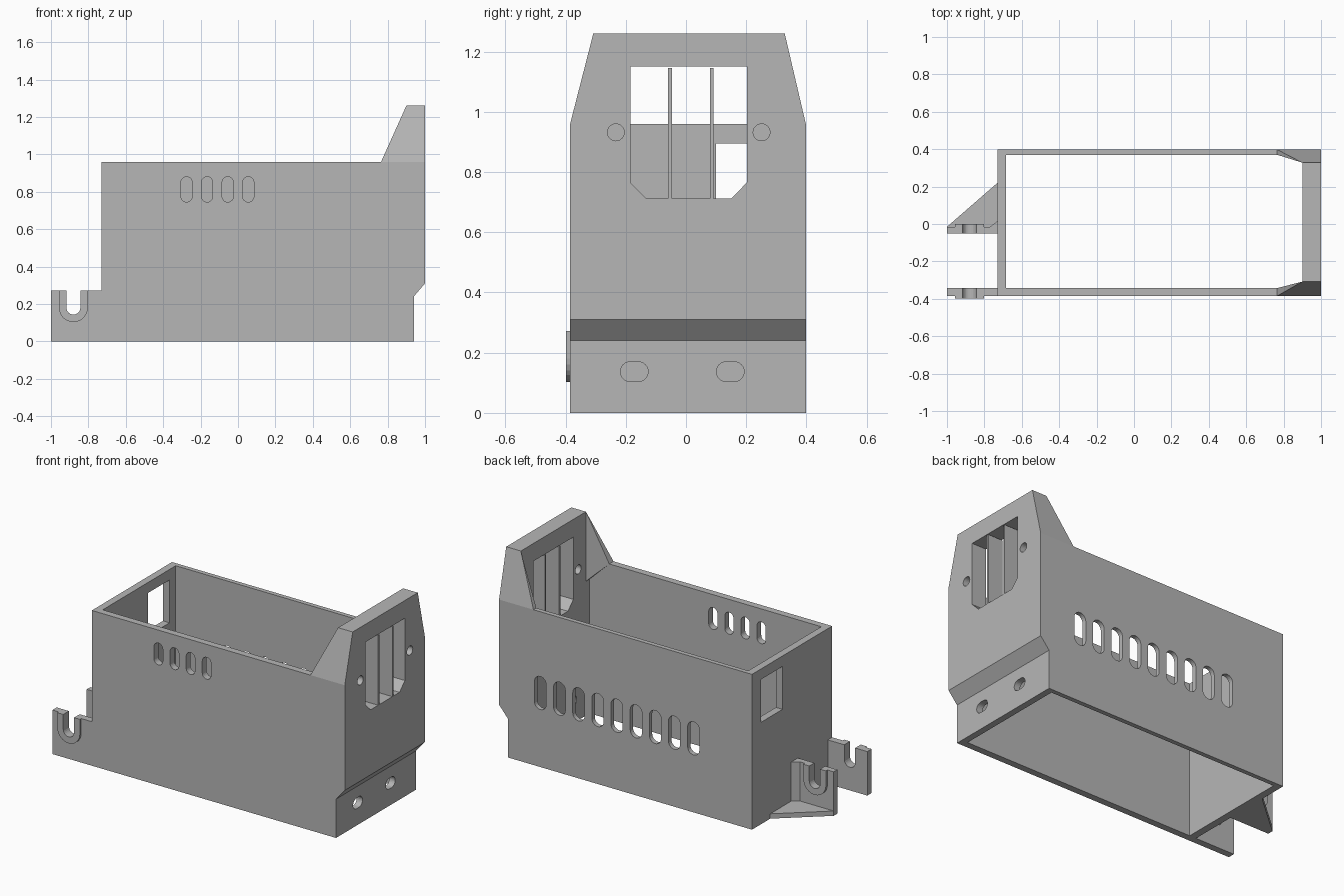
import bpy, bmesh
from math import pi, sin, cos

cube = bpy.data.objects.get("Cube")
if cube:
    bpy.data.objects.remove(cube, do_unlink=True)

grey = bpy.data.materials.new("plain_grey")
grey.use_nodes = True
GREY = (0.47, 0.47, 0.47, 1)
grey.diffuse_color = GREY
grey.node_tree.nodes["Principled BSDF"].inputs["Base Color"].default_value = GREY

# Main dimensions
FRONT, BACK, LOW, TOP = -0.385, 0.398, 0.96, 1.26
REAR, INNER, END = -0.73, 0.90, 1.0
FRONT_IN, BACK_IN = -0.343, 0.37


def finish(name, bm):
    bmesh.ops.recalc_face_normals(bm, faces=bm.faces)
    mesh = bpy.data.meshes.new(name)
    bm.to_mesh(mesh)
    bm.free()
    mesh.materials.append(grey)
    obj = bpy.data.objects.new(name, mesh)
    bpy.context.collection.objects.link(obj)
    return obj


def prism(name, pts, axis, a, b):
    """Extrude a 2D outline along an axis from a to b."""
    def place(p, d):
        return {"x": (d, *p), "y": (p[0], d, p[1]), "z": (*p, d)}[axis]
    bm = bmesh.new()
    face = bm.faces.new([bm.verts.new(place(p, a)) for p in pts])
    ext = bmesh.ops.extrude_face_region(bm, geom=[face])
    for v in [g for g in ext["geom"] if isinstance(g, bmesh.types.BMVert)]:
        v.co["xyz".index(axis)] = b
    return finish(name, bm)


def hull(name, pts):
    bm = bmesh.new()
    for p in pts:
        bm.verts.new(p)
    bmesh.ops.convex_hull(bm, input=bm.verts)
    return finish(name, bm)


def rect(u0, u1, v0, v1):
    return [(u0, v0), (u1, v0), (u1, v1), (u0, v1)]


def arc(u, v, r, start, stop, n=12):
    angles = [start + (stop - start) * i / n for i in range(n + 1)]
    return [(u + r * cos(t), v + r * sin(t)) for t in angles]


def upright_slot(u, v0, v1, r):
    return arc(u, v1 - r, r, 0, pi) + arc(u, v0 + r, r, pi, 2 * pi)


def flat_slot(u, v, half, r):
    return arc(u + half - r, v, r, -pi / 2, pi / 2) + arc(u - half + r, v, r, pi / 2, 1.5 * pi)


def cut(obj, outlines, axis, a, b):
    """Punch each outline through the part."""
    cutters = [prism("cutter", o, axis, a, b) for o in outlines]
    for c in cutters:
        c.hide_render = True
        mod = obj.modifiers.new("cut", "BOOLEAN")
        mod.operation, mod.solver, mod.object = "DIFFERENCE", "EXACT", c
    dg = bpy.context.evaluated_depsgraph_get()
    mesh = bpy.data.meshes.new_from_object(obj.evaluated_get(dg))
    obj.modifiers.clear()
    obj.data = mesh
    for c in cutters:
        bpy.data.objects.remove(c, do_unlink=True)


# Side walls with ventilation slots
front_wall = prism("front_wall", rect(REAR, INNER, 0, LOW), "y", FRONT, FRONT_IN)
cut(front_wall, [upright_slot(-0.275 + 0.11 * i, 0.745, 0.88, 0.03) for i in range(4)],
    "y", FRONT - 0.1, FRONT_IN + 0.1)
back_wall = prism("back_wall", rect(REAR, INNER, 0, LOW), "y", BACK_IN, BACK)
cut(back_wall, [upright_slot(-0.33 + 0.131 * i, 0.355, 0.56, 0.04) for i in range(9)],
    "y", BACK_IN - 0.1, BACK + 0.1)

# Rear wall with square opening
rear_wall = prism("rear_wall", rect(FRONT_IN, BACK_IN, 0, LOW), "x", REAR, -0.685)
cut(rear_wall, [rect(0.10, 0.31, 0.63, 0.895)], "x", -0.8, -0.6)

# Tall end wall: stepped foot, tapered shoulders, window, screw holes
end_profile = [(INNER, 0), (0.94, 0), (0.94, 0.24), (END, 0.31), (END, TOP), (INNER, TOP)]
end_wall = prism("end_wall", end_profile, "y", FRONT, BACK)
F_TOP, B_TOP = -0.308, 0.328
window = [(-0.185, 1.15), (-0.185, 0.765), (-0.132, 0.712),
          (0.15, 0.712), (0.202, 0.765), (0.202, 1.15)]
shoulders = [[(FRONT, LOW), (F_TOP, TOP), (F_TOP, 1.4), (-0.6, 1.4), (-0.6, LOW)],
             [(BACK, LOW), (B_TOP, TOP), (B_TOP, 1.4), (0.6, 1.4), (0.6, LOW)]]
screw_holes = [arc(y, 0.932, 0.028, 0, 2 * pi, 24)[:-1] for y in (-0.233, 0.251)]
foot_slots = [flat_slot(y, 0.137, 0.046, 0.033) for y in (-0.172, 0.147)]
cut(end_wall, shoulders + [window] + screw_holes + foot_slots, "x", 0.8, 1.1)

# Window bars
for i, y in enumerate((-0.053, 0.086)):
    prism(f"window_bar_{i + 1}", rect(y - 0.006, y + 0.006, 0.712, 1.145), "x", INNER, END)

# Corner gussets bracing the tall end
for name, outer, inner, top in (("front_gusset", FRONT, FRONT_IN, F_TOP),
                                ("back_gusset", BACK, BACK_IN, B_TOP)):
    hull(name, [(0.765, outer, LOW), (0.765, inner, LOW), (INNER, outer, LOW),
                (INNER, top, TOP), (INNER, top, 0.83), (INNER, inner, 0.83)])

# Hinge brackets: notched plate plus raised U-shaped boss
BX, BZ, R_IN, R_OUT, BT = -0.88, 0.18, 0.037, 0.077, 0.272
notch = [(BX + R_IN, BT)] + arc(BX, BZ, R_IN, 0, -pi) + [(BX - R_IN, BT)]
plate = [(-1, 0), (REAR, 0), (REAR, BT)] + notch + [(-1, BT)]
boss = notch + [(BX - R_OUT, BT)] + arc(BX, BZ, R_OUT, -pi, 0) + [(BX + R_OUT, BT)]
for name, y0, y1, b0, b1 in (("front_bracket", FRONT, FRONT_IN, -0.398, FRONT),
                             ("middle_bracket", -0.05, -0.015, -0.015, 0.0)):
    prism(name + "_plate", plate, "y", y0, y1)
    prism(name + "_boss", boss, "y", b0, b1)

# Web and corner fillet supporting the middle bracket
prism("bracket_web", [(-1, -0.015), (REAR, -0.015), (REAR, 0.22)], "z", 0, 0.03)
prism("bracket_fillet", [(-0.77, -0.015), (REAR, -0.015), (REAR, 0.015)], "z", 0.03, BT)
